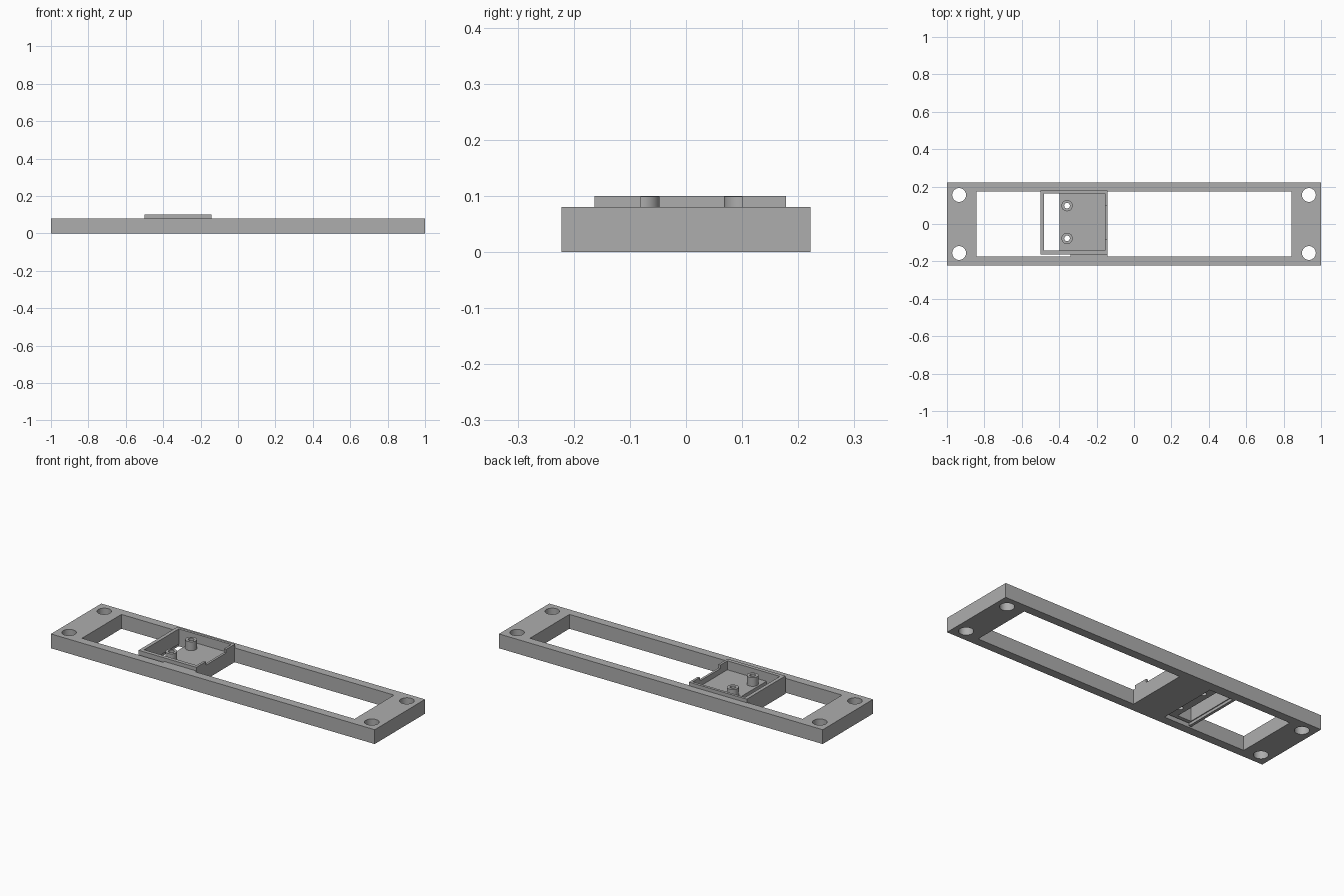
import bpy

cube = bpy.data.objects.get("Cube")
if cube:
    bpy.data.objects.remove(cube, do_unlink=True)

grey = bpy.data.materials.new("mid_grey")
grey.use_nodes = True
COLOUR = (0.42, 0.42, 0.42, 1)
grey.diffuse_color = COLOUR
for node in grey.node_tree.nodes:
    if node.type == 'BSDF_PRINCIPLED':
        node.inputs["Base Color"].default_value = COLOUR


def box(name, x, y, z):
    """Box from (low, high) pairs on each axis."""
    spans = (x, y, z)
    bpy.ops.mesh.primitive_cube_add(size=1, location=[(a + b) / 2 for a, b in spans])
    ob = bpy.context.object
    ob.name = name
    ob.scale = [b - a for a, b in spans]
    bpy.ops.object.transform_apply(location=True, rotation=True, scale=True)
    ob.data.materials.append(grey)
    return ob


def rod(name, x, y, radius, z):
    """Upright cylinder between two heights."""
    bpy.ops.mesh.primitive_cylinder_add(vertices=40, radius=radius, depth=z[1] - z[0],
                                        location=(x, y, (z[0] + z[1]) / 2))
    ob = bpy.context.object
    ob.name = name
    bpy.ops.object.transform_apply(location=True, rotation=True, scale=True)
    ob.data.materials.append(grey)
    return ob


def combine(target, tool, operation='DIFFERENCE'):
    """Apply a boolean and discard the tool."""
    mod = target.modifiers.new("cut", 'BOOLEAN')
    mod.operation = operation
    mod.solver = 'EXACT'
    mod.object = tool
    bpy.context.view_layer.objects.active = target
    bpy.ops.object.modifier_apply(modifier=mod.name)
    bpy.data.objects.remove(tool, do_unlink=True)


def finish(ob):
    bpy.ops.object.select_all(action='DESELECT')
    ob.select_set(True)
    bpy.context.view_layer.objects.active = ob
    bpy.ops.object.shade_smooth_by_angle()


THROUGH = (-0.1, 0.3)
RAIL = 0.08      # frame height
RIM = 0.1        # tray height
FLOOR = 0.05     # tray floor level

# Long frame with a rectangular window and four corner holes
frame = box("frame", (-1, 1), (-0.222, 0.222), (0, RAIL))
combine(frame, box("window", (-0.842, 0.842), (-0.174, 0.174), THROUGH))
for x in (-0.935, 0.935):
    for y in (-0.155, 0.155):
        combine(frame, rod("screw_hole", x, y, 0.037, THROUGH))
finish(frame)

# Tray spanning the window, with a sunken floor
tray = box("tray", (-0.5, -0.143), (-0.163, 0.178), (0, RIM))
combine(tray, box("cavity", (-0.48, -0.156), (-0.142, 0.163), (FLOOR, 0.3)))
# Slot through the floor beside the end wall
combine(tray, box("slot", (-0.48, -0.397), (-0.142, 0.163), THROUGH))
# Cable notch in the end rim
combine(tray, box("notch", (-0.2, -0.1), (-0.08, 0.1), (RAIL, 0.3)))
# Shallow recess under the slot
combine(tray, box("recess", (-0.485, -0.34), (-0.2, 0.168), (-0.1, 0.015)))

# Two hollow mounting posts
POSTS = [(-0.358, -0.077), (-0.358, 0.098)]
for x, y in POSTS:
    combine(tray, rod("post", x, y, 0.03, (FLOOR - 0.01, RIM - 0.001)), 'UNION')
    combine(tray, rod("post_bore", x, y, 0.015, THROUGH))
finish(tray)

# Filler joining the tray to the front rail
box("tray_bridge", (-0.34, -0.143), (-0.174, -0.163), (0, RAIL))
